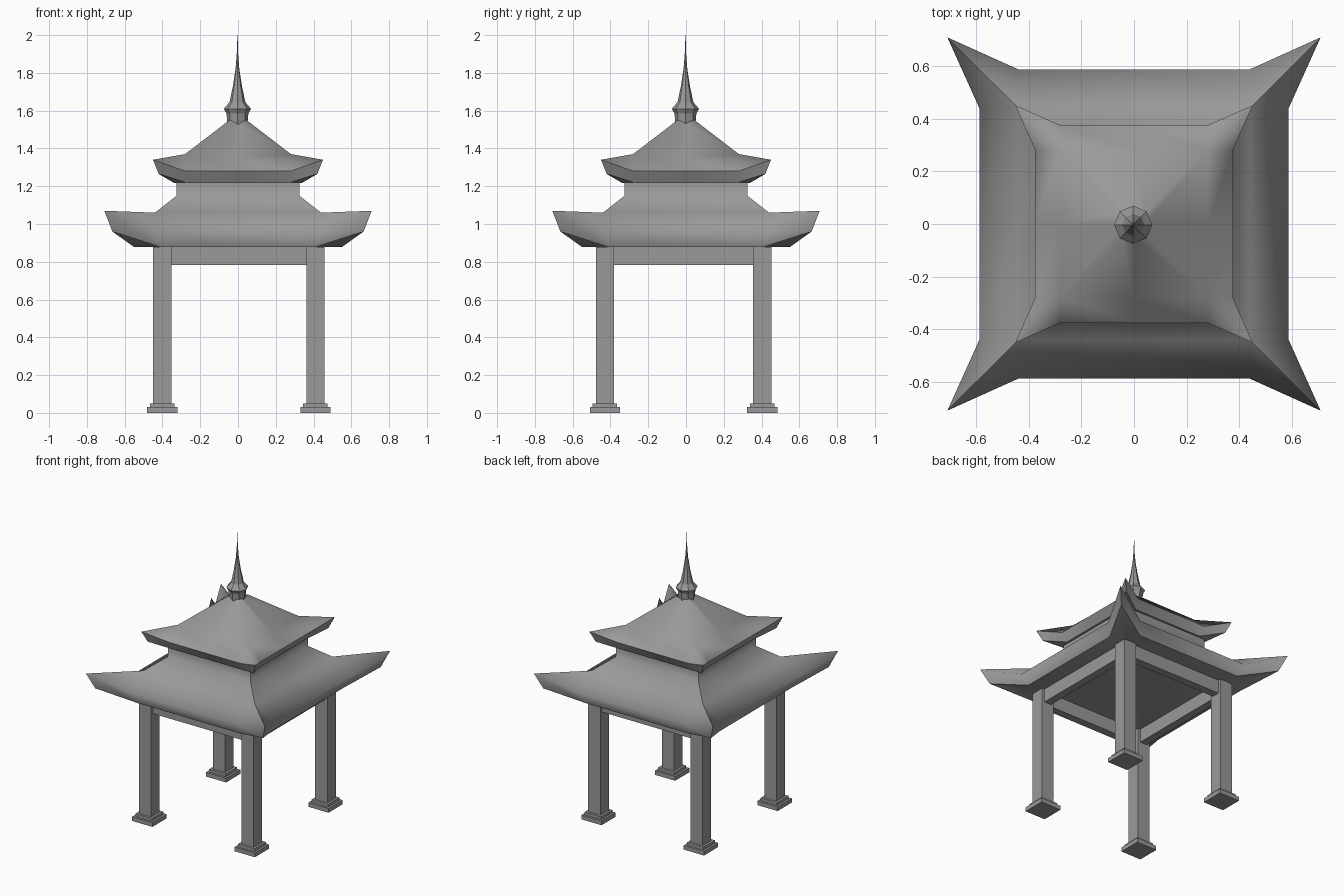
import bpy, bmesh, math
from mathutils import Matrix

if "Cube" in bpy.data.objects:
    bpy.data.objects.remove(bpy.data.objects["Cube"])

# Mid-grey finish for every part
grey = bpy.data.materials.new("mid_grey")
grey.diffuse_color = (0.32, 0.32, 0.32, 1)
grey.use_nodes = True
grey.node_tree.nodes["Principled BSDF"].inputs["Base Color"].default_value = grey.diffuse_color


def finish(bm, name):
    bmesh.ops.recalc_face_normals(bm, faces=bm.faces)
    mesh = bpy.data.meshes.new(name)
    bm.to_mesh(mesh)
    bm.free()
    mesh.materials.append(grey)
    ob = bpy.data.objects.new(name, mesh)
    bpy.context.collection.objects.link(ob)
    return ob


def add_box(bm, x0, x1, y0, y1, z0, z1):
    m = Matrix.Translation(((x0 + x1) / 2, (y0 + y1) / 2, (z0 + z1) / 2))
    m = m @ Matrix.Diagonal((x1 - x0, y1 - y0, z1 - z0, 1))
    bmesh.ops.create_cube(bm, size=1, matrix=m)


def roof(name, rings, eave, tip, low_tip, low_eave, sharp_hips, sharp_rim, ceiling):
    """One quarter (front side) is described, then turned four times and welded.
    rings: square (radius, corner z, middle z); eaves: (break x, distance, z); tips: (radius, z)"""
    bm = bmesh.new()

    def ring_row(r, z, mid):
        return [(-r, -r, z), (0, -r, mid), (r, -r, z)]

    def edge_row(e, t):
        a, d, z = e
        r, tz = t
        return [(-r, -r, tz), (-a, -d, z), (0, -d, z), (a, -d, z), (r, -r, tz)]

    top = edge_row(eave, tip)
    low = edge_row(low_eave, low_tip)
    faces = []  # (part index, points)
    # slopes between square rings
    for up, down in zip(rings, rings[1:]):
        p, q = ring_row(*up), ring_row(*down)
        for i in range(2):
            faces.append((0, [p[i], p[i + 1], q[i + 1], q[i]]))
    # eave skirt and flat underside, with upturned corners
    under = (low_eave[0], low_eave[2], low_eave[2])
    for part, row, ring in ((0, top, rings[-1]), (2, low, under)):
        a, m, b = ring_row(*ring)
        for f in ([a, m, row[2], row[1]], [m, b, row[3], row[2]],
                  [a, row[1], row[0]], [b, row[4], row[3]]):
            faces.append((part, f))
    if ceiling:
        a, m, b = ring_row(*under)
        faces += [(2, [a, m, (0, 0, under[1])]), (2, [m, b, (0, 0, under[1])])]
    # fascia
    for i in range(4):
        faces.append((1, [top[i], top[i + 1], low[i + 1], low[i]]))
    for k in range(4):
        rot = Matrix.Rotation(k * math.pi / 2, 4, 'Z')
        for part, pts in faces:
            f = bm.faces.new([bm.verts.new((rot @ Matrix.Translation(p)).translation)
                              for p in pts])
            f.material_index = part * 4 + k  # temporary part/side tag
    bmesh.ops.remove_doubles(bm, verts=bm.verts, dist=0.0005)
    # crease the hips, the rim and the underside
    for e in bm.edges:
        if len(e.link_faces) != 2:
            continue
        (p, s), (q, t) = [divmod(f.material_index, 4) for f in e.link_faces]
        if p != q:
            e.smooth = not (sharp_rim or 2 in (p, q))
        elif s != t:
            e.smooth = not (sharp_hips or p == 1)
    for f in bm.faces:
        f.smooth = True
        f.material_index = 0
    return finish(bm, name)


# Two roof tiers
roof("lower_roof", [(0.325, 1.22, 1.22), (0.325, 1.15, 1.15), (0.44, 1.06, 1.06)],
     (0.44, 0.587, 0.96), (0.708, 1.07), (0.665, 0.96), (0.41, 0.55, 0.878),
     True, False, True)
roof("upper_roof", [(0.045, 1.55, 1.535), (0.28, 1.37, 1.35)],
     (0.28, 0.375, 1.28), (0.45, 1.34), (0.42, 1.265), (0.27, 0.34, 1.218),
     False, True, False)

# Pillars with stepped bases
XS, YS = (-0.401, 0.41), (-0.429, 0.404)
H = 0.048
for i, x in enumerate(XS):
    for j, y in enumerate(YS):
        tag = ("front", "back")[j] + "_" + ("left", "right")[i]
        bm = bmesh.new()
        add_box(bm, x - H, x + H, y - H, y + H, 0.05, 0.878)
        finish(bm, tag + "_pillar")
        bm = bmesh.new()
        add_box(bm, x - 0.08, x + 0.08, y - 0.08, y + 0.08, 0, 0.03)
        add_box(bm, x - 0.065, x + 0.065, y - 0.065, y + 0.065, 0.03, 0.05)
        finish(bm, tag + "_base")

# Beams between pillars
T = 0.028
for y, side in zip(YS, ("front", "back")):
    bm = bmesh.new()
    add_box(bm, XS[0] + H, XS[1] - H, y - T, y + T, 0.782, 0.878)
    finish(bm, side + "_beam")
for x, side in zip(XS, ("left", "right")):
    bm = bmesh.new()
    add_box(bm, x - T, x + T, YS[0] + H, YS[1] - H, 0.782, 0.878)
    finish(bm, side + "_beam")

# Eight-sided finial and spire
profile = [(0.052, 1.525), (0.055, 1.55), (0.058, 1.585), (0.072, 1.61),
           (0.042, 1.645), (0.024, 1.73), (0.010, 1.82), (0.003, 1.91), (0.001, 2.0)]
bm = bmesh.new()
N = 8
rows = [[bm.verts.new((r * math.cos(2 * math.pi * k / N) - 0.003,
                       r * math.sin(2 * math.pi * k / N) - 0.003, z))
         for k in range(N)] for r, z in profile]
for a, b in zip(rows, rows[1:]):
    for k in range(N):
        n = (k + 1) % N
        bm.faces.new((a[k], a[n], b[n], b[k]))
bm.faces.new(rows[0])
bm.faces.new(rows[-1])
finish(bm, "finial_spire")
